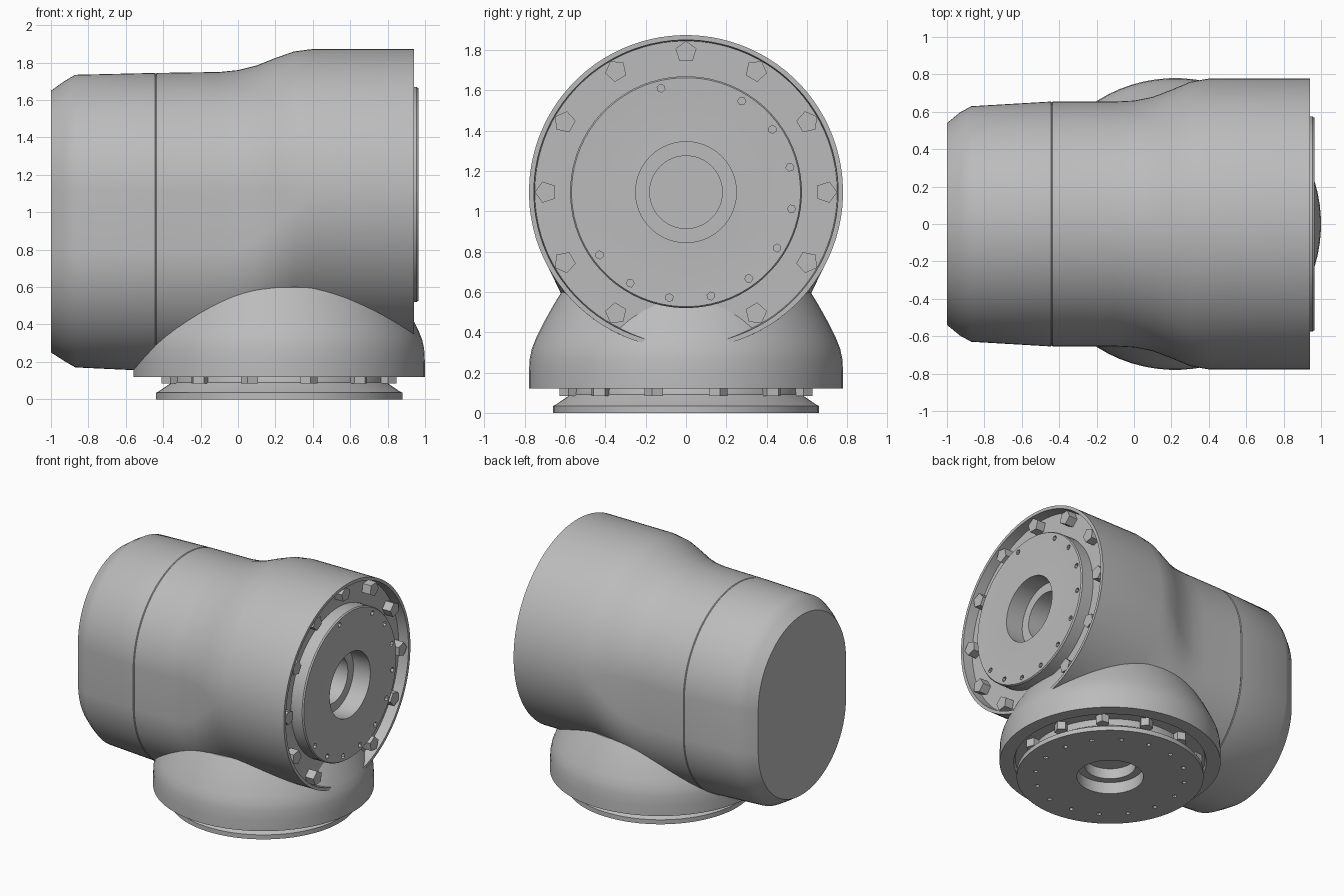
import bpy, bmesh, math
from mathutils import Matrix, Vector

old = bpy.data.objects.get("Cube")
if old:
    bpy.data.objects.remove(old)

grey = bpy.data.materials.new("cast grey")
grey.use_nodes = True
grey.diffuse_color = (0.5, 0.5, 0.5, 1)
grey.node_tree.nodes["Principled BSDF"].inputs["Base Color"].default_value = (0.5, 0.5, 0.5, 1)

# Local (u, v, t) frames: t runs along the housing (x) or up the base (z)
HOUSING = Matrix(((0, 0, 1, 0), (1, 0, 0, 0), (0, 1, 0, 0), (0, 0, 0, 1)))
OUTLET = Matrix.Translation((0, 0, 1.095)) @ HOUSING
BASE = Matrix.Translation((0.22, 0, 0))


def finish(name, bm, frame):
    bm.transform(frame)
    bmesh.ops.recalc_face_normals(bm, faces=bm.faces)
    mesh = bpy.data.meshes.new(name)
    bm.to_mesh(mesh)
    bm.free()
    mesh.materials.append(grey)
    obj = bpy.data.objects.new(name, mesh)
    bpy.context.collection.objects.link(obj)
    return obj


def smooth(obj, angle=32):
    bpy.ops.object.select_all(action="DESELECT")
    obj.select_set(True)
    bpy.context.view_layer.objects.active = obj
    bpy.ops.object.shade_smooth_by_angle(angle=math.radians(angle))


def loft(name, rings, frame, seg=72):
    """Skin rings of (t, radius, half straight length, centre v), capped at both ends."""
    bm = bmesh.new()
    loops = []
    for t, r, half, centre in rings:
        loop = []
        for i in range(seg):
            a = 2 * math.pi * (i + 0.5) / seg
            v = centre + r * math.sin(a) + math.copysign(half, math.sin(a))
            loop.append(bm.verts.new((r * math.cos(a), v, t)))
        loops.append(loop)
    for lo, hi in zip(loops, loops[1:]):
        for i in range(seg):
            j = (i + 1) % seg
            bm.faces.new((lo[i], lo[j], hi[j], hi[i]))
    bm.faces.new(loops[0])
    bm.faces.new(loops[-1])
    return finish(name, bm, frame)


def lathe(name, profile, frame, seg=72):
    return loft(name, [(t, r, 0, 0) for r, t in profile], frame, seg)


def studs(name, count, circle, radius, t0, t1, frame, sides, start=0.0, skip=()):
    """Ring of small prisms between t0 and t1, angles measured from +v."""
    bm = bmesh.new()
    for i in range(count):
        if i in skip:
            continue
        a = math.radians(start) + 2 * math.pi * i / count
        spot = Vector((circle * math.sin(a), circle * math.cos(a), (t0 + t1) / 2))
        bmesh.ops.create_cone(bm, cap_ends=True, segments=sides, radius1=radius,
                              radius2=radius, depth=t1 - t0,
                              matrix=Matrix.Translation(spot) @ Matrix.Rotation(-a, 4, "Z"))
    return finish(name, bm, frame)


def drill(obj, cutter):
    mod = obj.modifiers.new("holes", "BOOLEAN")
    mod.operation = "DIFFERENCE"
    mod.solver = "EXACT"
    mod.object = cutter
    bpy.context.view_layer.objects.active = obj
    bpy.ops.object.modifier_apply(modifier=mod.name)
    bpy.data.objects.remove(cutter)


# Housing: tall rounded tube at the closed end, easing into a round open end
outline = [  # x, side radius, bottom z, top z
    (-1.0, 0.54, 0.25, 1.65), (-0.93, 0.597, 0.205, 1.70), (-0.87, 0.63, 0.17, 1.735),
    (-0.445, 0.655, 0.15, 1.745), (-0.44, 0.651, 0.154, 1.741), (-0.435, 0.655, 0.15, 1.745),
    (-0.1, 0.655, 0.15, 1.75), (0, 0.66, 0.16, 1.76), (0.1, 0.68, 0.19, 1.785),
    (0.2, 0.718, 0.24, 1.825), (0.3, 0.76, 0.295, 1.86), (0.4, 0.778, 0.315, 1.873),
    (0.94, 0.779, 0.316, 1.874)]
rings = [(x, r, max(0, (hi - lo) / 2 - r), (hi + lo) / 2) for x, r, lo, hi in outline]
# Recessed open end behind the rim
rings += [(x, r, 0, 1.095) for x, r in ((0.94, 0.755), (0.86, 0.75), (0.86, 0.5), (0.5, 0.5))]
smooth(loft("housing", rings, HOUSING, 96))

# Output flange with stepped bore
flange = lathe("output_flange", [
    (0.3, 0.55), (0.49, 0.58), (0.49, 0.84), (0.575, 0.84), (0.575, 0.955), (0.568, 0.965),
    (0.4, 0.96), (0.25, 0.965), (0.25, 0.82), (0.18, 0.82), (0.18, 0.62)], OUTLET)
drill(flange, studs("flange_cutter", 16, 0.53, 0.02, 0.91, 1.0, OUTLET, 6, 9))
smooth(flange)

# Bolts around the outlet, with a small plug at the bottom
studs("outlet_bolts", 12, 0.695, 0.055, 0.85, 0.93, OUTLET, 5, 0, skip=(6,))
studs("outlet_plug", 1, 0.69, 0.028, 0.85, 0.88, OUTLET, 12, 180)

# Flared base skirt
smooth(lathe("base_skirt", [
    (0.3, 0.64), (0.54, 0.625), (0.62, 0.597), (0.655, 0.54), (0.70, 0.46), (0.745, 0.37),
    (0.765, 0.32), (0.776, 0.27), (0.78, 0.2), (0.78, 0.12), (0.68, 0.12),
    (0.67, 0.145), (0.55, 0.145), (0.55, 0.4)], BASE))

# Mounting flange under the skirt
mount = lathe("mounting_flange", [
    (0.18, 0.17), (0.18, 0.09), (0.235, 0.09), (0.235, 0), (0.66, 0), (0.66, 0.035),
    (0.645, 0.042), (0.575, 0.09), (0.57, 0.15), (0.5, 0.25)], BASE)
drill(mount, studs("mount_cutter", 16, 0.53, 0.018, -0.04, 0.05, BASE, 6, 9))
smooth(mount)

# Short bolts in the gap between skirt and mounting flange
studs("base_bolts", 12, 0.6, 0.05, 0.085, 0.15, BASE, 5, 15)
